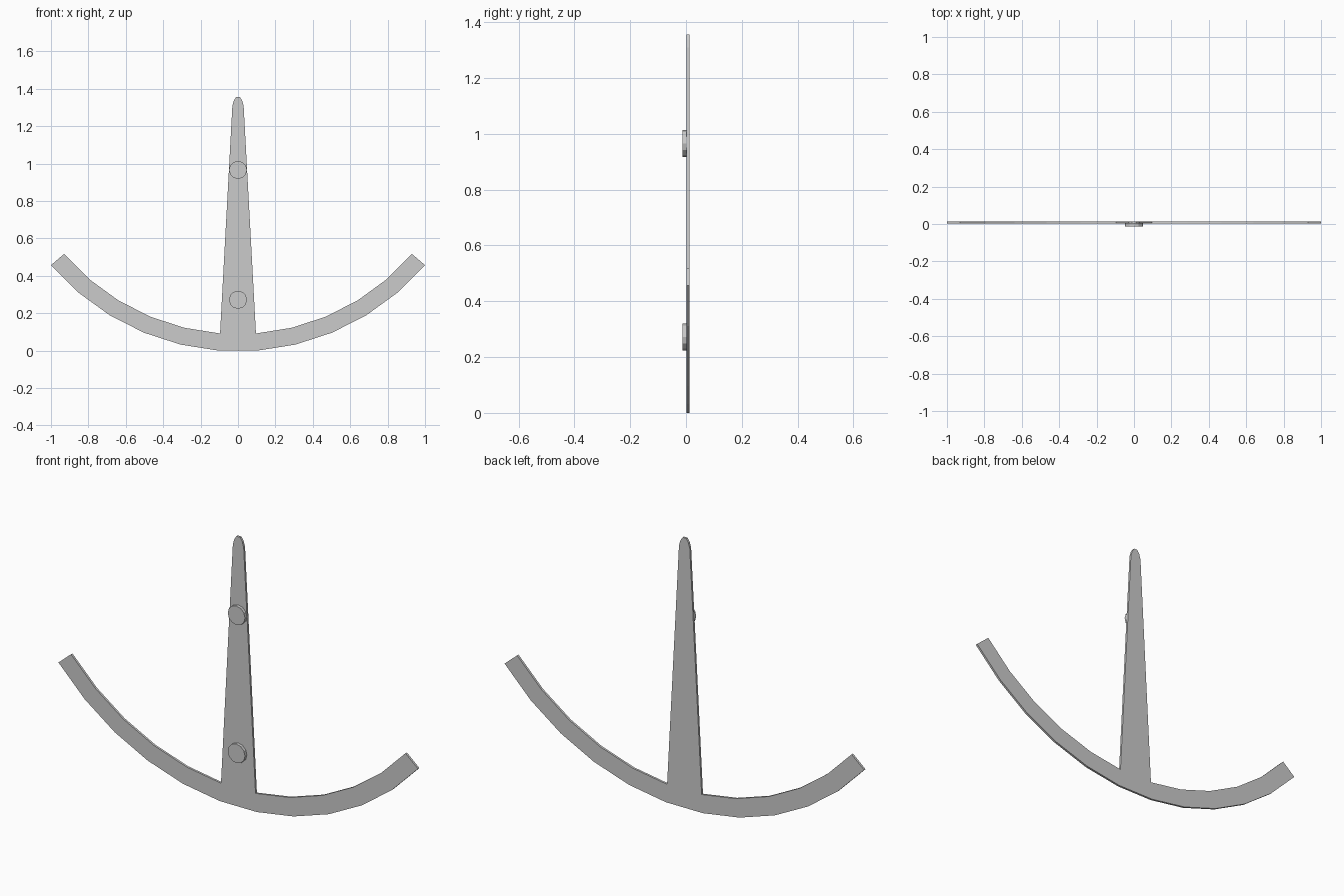
import bpy, bmesh
from math import sin, cos, pi, radians

if "Cube" in bpy.data.objects:
    bpy.data.objects.remove(bpy.data.objects["Cube"])

Y_FRONT, Y_PLATE, Y_BACK = -0.013, 0.002, 0.013


def extrude_outline(name, outline, y0, y1):
    """Closed flat x-z outline extruded from y0 to y1."""
    bm = bmesh.new()
    face = bm.faces.new([bm.verts.new((x, y0, z)) for x, z in outline])
    out = bmesh.ops.extrude_face_region(bm, geom=[face])
    verts = [g for g in out["geom"] if isinstance(g, bmesh.types.BMVert)]
    bmesh.ops.translate(bm, vec=(0, y1 - y0, 0), verts=verts)
    bmesh.ops.recalc_face_normals(bm, faces=bm.faces)
    mesh = bpy.data.meshes.new(name)
    bm.to_mesh(mesh)
    bm.free()
    obj = bpy.data.objects.new(name, mesh)
    bpy.context.collection.objects.link(obj)
    return obj


# Flat plate: curved bar of 11 segments with a tapering upright
R_OUT, R_IN = 1.315, 1.223
centre_z = R_OUT * cos(radians(4.5))
angles = [radians(4.5 + 9 * i) for i in range(6)]


def arc(r):
    return [(r * sin(a), centre_z - r * cos(a)) for a in angles]


upright = [(0.03, 1.31), (0.022, 1.338), (0.01, 1.356)]
right = arc(R_OUT) + arc(R_IN)[::-1] + upright
left = [(-x, z) for x, z in reversed(right)]
extrude_outline("curved_blade_and_upright", right + left, Y_PLATE, Y_BACK)

# Round studs on the front of the upright
for name, z in (("lower_stud", 0.272), ("upper_stud", 0.966)):
    ring = [(0.048 * cos(i * pi / 6), z + 0.048 * sin(i * pi / 6)) for i in range(12)]
    extrude_outline(name, ring, Y_FRONT, Y_PLATE)
